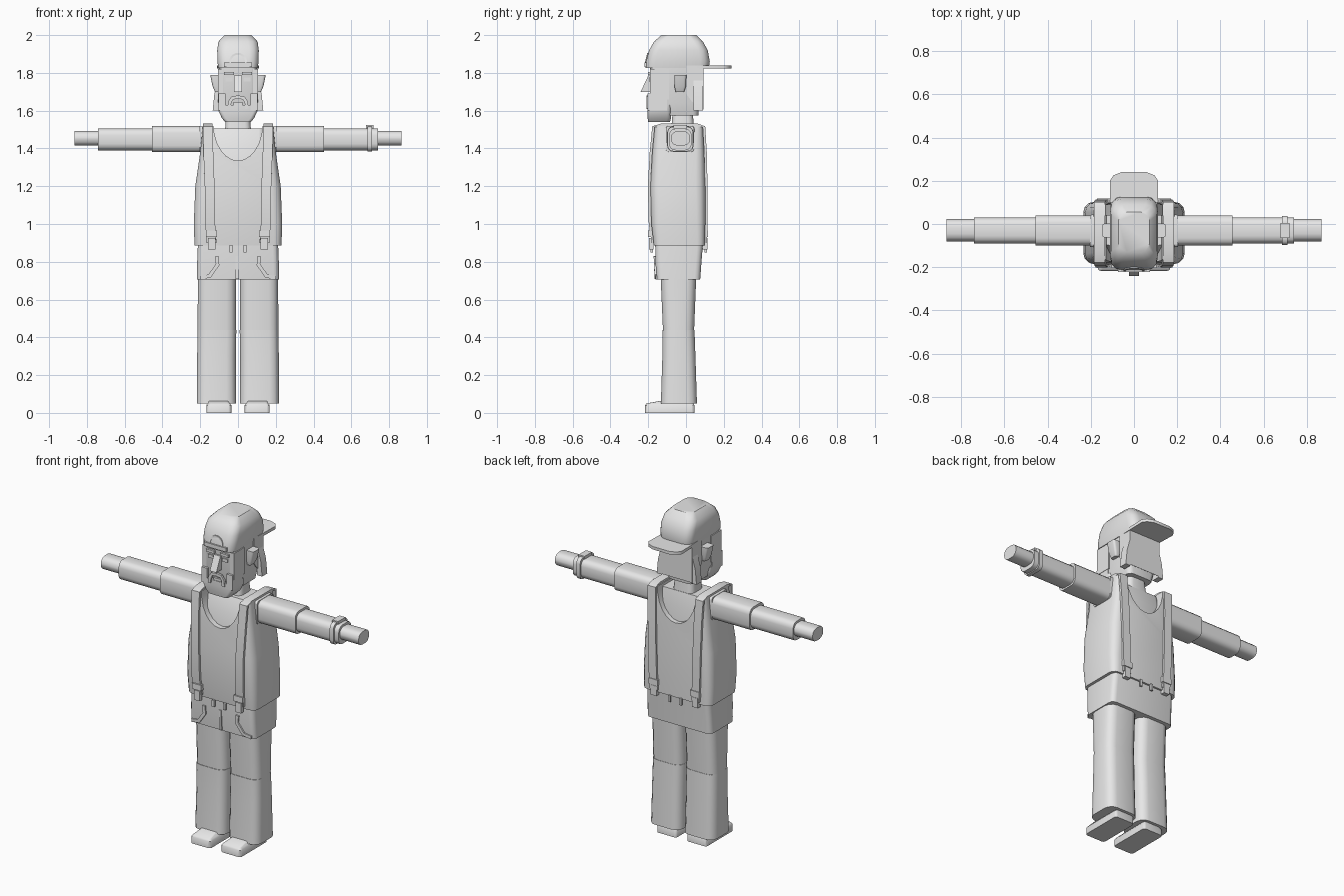
import bpy, bmesh, math
from mathutils import Vector

grey = bpy.data.materials.new("plain grey")
grey.diffuse_color = (0.8, 0.8, 0.8, 1)


def finish(name, bm, angle=40):
    bmesh.ops.recalc_face_normals(bm, faces=bm.faces[:])
    me = bpy.data.meshes.new(name)
    bm.to_mesh(me)
    bm.free()
    ob = bpy.data.objects.new(name, me)
    bpy.context.collection.objects.link(ob)
    me.materials.append(grey)
    smooth(ob, angle)
    return ob


def smooth(ob, angle=40):
    bpy.ops.object.select_all(action='DESELECT')
    ob.select_set(True)
    bpy.context.view_layer.objects.active = ob
    bpy.ops.object.shade_smooth_by_angle(angle=math.radians(angle))


def ring(u0, u1, v0, v1, r):
    """Rectangle with rounded corners."""
    pts = []
    for k, (u, v) in enumerate([(u1 - r, v1 - r), (u0 + r, v1 - r), (u0 + r, v0 + r), (u1 - r, v0 + r)]):
        for j in range(4):
            a = math.radians(90 * k + 30 * j)
            pts.append((u + r * math.cos(a), v + r * math.sin(a)))
    return pts


def loft(name, sections, axis='z', angle=40):
    """Skin through sections (t, u0, u1, v0, v1, corner radius)."""
    bm = bmesh.new()
    rows = []
    for t, *rect in sections:
        rows.append([bm.verts.new((u, v, t) if axis == 'z' else (t, u, v)) for u, v in ring(*rect)])
    n = len(rows[0])
    for a, b in zip(rows, rows[1:]):
        for i in range(n):
            bm.faces.new((a[i], a[(i + 1) % n], b[(i + 1) % n], b[i]))
    bm.faces.new(rows[0])
    bm.faces.new(rows[-1])
    return finish(name, bm, angle)


def box(name, x0, x1, y0, y1, z0, z1):
    bm = bmesh.new()
    bmesh.ops.create_cube(bm, size=1)
    for v in bm.verts:
        v.co = ((x0 + x1) / 2 + v.co.x * (x1 - x0), (y0 + y1) / 2 + v.co.y * (y1 - y0),
                (z0 + z1) / 2 + v.co.z * (z1 - z0))
    return finish(name, bm)


def side_box(name, s, x0, x1, *rest):
    return box(name, min(s * x0, s * x1), max(s * x0, s * x1), *rest)


def prism(name, pts, axis, lo, hi):
    """Flat outline extruded along x, y or z."""
    bm = bmesh.new()
    place = {'x': lambda u, v, t: (t, u, v), 'y': lambda u, v, t: (u, t, v), 'z': lambda u, v, t: (u, v, t)}[axis]
    a = [bm.verts.new(place(u, v, lo)) for u, v in pts]
    b = [bm.verts.new(place(u, v, hi)) for u, v in pts]
    for i in range(len(pts)):
        j = (i + 1) % len(pts)
        bm.faces.new((a[i], a[j], b[j], b[i]))
    bm.faces.new(a)
    bm.faces.new(b)
    return finish(name, bm)


def strip(name, pts, half_w, thick, across):
    """Ribbon along pts; 'across' is the width direction."""
    bm = bmesh.new()
    pts = [Vector(p) for p in pts]
    rows = []
    for i, p in enumerate(pts):
        tan = (pts[min(i + 1, len(pts) - 1)] - pts[max(i - 1, 0)]).normalized()
        if across is None:              # ribbon lying on the front
            nrm = Vector((0, -1, 0))
            side = tan.cross(nrm).normalized()
        else:
            side = Vector(across)
            nrm = side.cross(tan).normalized()
        rows.append([bm.verts.new(p + side * half_w * a + nrm * thick * b)
                     for a, b in ((-1, -1), (1, -1), (1, 1), (-1, 1))])
    for a, b in zip(rows, rows[1:]):
        for i in range(4):
            j = (i + 1) % 4
            bm.faces.new((a[i], a[j], b[j], b[i]))
    bm.faces.new(rows[0])
    bm.faces.new(rows[-1])
    return finish(name, bm)


# Shirt with a scooped neckline, skin showing inside
shirt = loft("shirt", [
    (0.885, -0.23, 0.23, -0.17, 0.10, 0.04), (1.0, -0.234, 0.234, -0.183, 0.102, 0.045),
    (1.2, -0.226, 0.226, -0.188, 0.102, 0.05), (1.38, -0.2, 0.2, -0.178, 0.098, 0.045),
    (1.52, -0.186, 0.186, -0.165, 0.09, 0.03)])
scoop = prism("neck_cutter", [(0.13 * math.cos(math.tau * i / 24), 1.53 + 0.195 * math.sin(math.tau * i / 24))
                              for i in range(24)], 'y', -0.4, 0.4)
scoop.hide_render = True
cut = shirt.modifiers.new("neckline", 'BOOLEAN')
cut.object = scoop
cut.operation = 'DIFFERENCE'
cut.solver = 'EXACT'
bpy.context.view_layer.objects.active = shirt
bpy.ops.object.modifier_apply(modifier="neckline")
bpy.data.objects.remove(scoop)
smooth(shirt)
loft("chest", [(1.28, -0.15, 0.15, -0.155, 0.075, 0.04), (1.42, -0.15, 0.15, -0.14, 0.065, 0.04),
               (1.505, -0.14, 0.14, -0.1, 0.045, 0.03)])
loft("neck", [(1.48, -0.07, 0.07, -0.08, 0.045, 0.03), (1.6, -0.06, 0.06, -0.07, 0.035, 0.03)])

# Trousers and pocket trim
loft("hips", [(0.705, -0.218, 0.218, -0.155, 0.075, 0.03), (0.8, -0.216, 0.216, -0.162, 0.082, 0.03),
              (0.9, -0.212, 0.212, -0.163, 0.09, 0.03)])
box("fly", -0.012, 0.004, -0.167, -0.15, 0.71, 0.83)

for s, tag in ((1, "left"), (-1, "right")):
    def sec(t, a, b, *rest):
        return (t, min(s * a, s * b), max(s * a, s * b), *rest)

    # Legs and shoes
    loft(tag + "_thigh", [sec(0.44, 0.01, 0.214, -0.122, 0.043, 0.05), sec(0.74, 0.01, 0.212, -0.135, 0.055, 0.05)])
    loft(tag + "_shin", [sec(0.05, 0.01, 0.218, -0.133, 0.058, 0.05), sec(0.3, 0.011, 0.216, -0.125, 0.05, 0.05),
                         sec(0.44, 0.009, 0.214, -0.125, 0.045, 0.05)])
    loft(tag + "_shoe", [sec(0, 0.035, 0.168, -0.217, 0.045, 0.015), sec(0.04, 0.035, 0.168, -0.217, 0.045, 0.015),
                         sec(0.05, 0.042, 0.16, -0.21, 0.04, 0.015), sec(0.07, 0.06, 0.15, -0.1, 0.03, 0.015)])

    # Arms: sleeve, forearm, hand
    for part, x0, x1, y0, y1, z0, z1 in (("sleeve", 0.15, 0.455, -0.1, 0.04, 1.38, 1.518),
                                         ("forearm", 0.44, 0.74, -0.09, 0.03, 1.39, 1.505),
                                         ("hand", 0.73, 0.866, -0.08, 0.022, 1.415, 1.492)):
        loft(tag + "_" + part, [(s * x0, y0, y1, z0, z1, 0.035), (s * x1, y0, y1, z0, z1, 0.035)], 'x')
    loft(tag + "_armhole_trim", [(s * 0.17, -0.108, 0.046, 1.375, 1.52, 0.015),
                                 (s * 0.203, -0.106, 0.042, 1.382, 1.52, 0.015)], 'x')

    # Braces over the shoulder with clips
    strip(tag + "_brace", [(s * x, y, z) for x, y, z in (
        (0.14, -0.175, 0.9), (0.147, -0.19, 1.0), (0.15, -0.195, 1.2), (0.157, -0.185, 1.38), (0.16, -0.172, 1.515),
        (0.16, -0.13, 1.525), (0.16, 0.06, 1.525), (0.16, 0.095, 1.515), (0.155, 0.103, 1.38), (0.15, 0.107, 1.2),
        (0.145, 0.107, 1.0), (0.14, 0.104, 0.9))], 0.026, 0.007, (1, 0, 0))
    for side, y0, y1 in (("front", -0.2, -0.17), ("back", 0.085, 0.117)):
        side_box(f"{tag}_{side}_buckle", s, 0.11, 0.17, y0, y1, 0.93, 0.965)
        side_box(f"{tag}_{side}_clip", s, 0.12, 0.158, y0 + 0.003, y1 - 0.003, 0.865, 0.925)
        side_box(f"{tag}_{side}_belt_loop", s, 0.03, 0.045, y0 + 0.025, y1 - 0.018, 0.85, 0.89)
    strip(tag + "_pocket_trim", [(s * 0.113, -0.165, 0.83), (s * 0.108, -0.164, 0.785), (s * 0.15, -0.16, 0.725),
                                 (s * 0.2, -0.155, 0.715)], 0.01, 0.006, None)

    # Face sides: ears, sideburns, brows, eyes, beard edges
    loft(tag + "_ear", [sec(1.7, 0.09, 0.122, -0.055, -0.01, 0.008), sec(1.73, 0.09, 0.135, -0.062, 0.0, 0.012),
                        sec(1.79, 0.09, 0.147, -0.062, 0.002, 0.012)])
    side_box(tag + "_sideburn", s, 0.08, 0.106, -0.19, -0.09, 1.66, 1.82)
    side_box(tag + "_brow", s, 0.02, 0.075, -0.202, -0.18, 1.79, 1.806)
    side_box(tag + "_eye", s, 0.03, 0.065, -0.196, -0.18, 1.755, 1.775)
    side_box(tag + "_beard_edge", s, 0.065, 0.104, -0.203, -0.1, 1.6, 1.69)
    strip(tag + "_moustache", [(0, -0.203, 1.672), (s * 0.03, -0.203, 1.667), (s * 0.044, -0.203, 1.645),
                               (s * 0.047, -0.203, 1.61)], 0.009, 0.007, None)

# Head, nose, beard and back hair
loft("head", [(1.575, -0.085, 0.085, -0.17, 0.065, 0.03), (1.64, -0.1, 0.1, -0.188, 0.07, 0.03),
              (1.86, -0.1, 0.1, -0.19, 0.08, 0.03)])
prism("nose", [(-0.18, 1.785), (-0.2, 1.785), (-0.24, 1.7), (-0.18, 1.7)], 'x', -0.022, 0.022)
loft("beard", [(1.54, -0.068, 0.068, -0.2, -0.085, 0.02), (1.56, -0.085, 0.085, -0.203, -0.08, 0.02),
               (1.6, -0.104, 0.104, -0.203, -0.08, 0.02), (1.63, -0.104, 0.104, -0.203, -0.08, 0.02)])
box("lip", -0.025, 0.025, -0.2, -0.18, 1.63, 1.645)
prism("back_hair", [(0.0, 1.84), (0.0, 1.69), (0.03, 1.65), (0.092, 1.605), (0.092, 1.84)], 'x', -0.106, 0.106)
for s in (-1, 1):
    prism("hair_flare", [(s * 0.1, 1.6), (s * 0.134, 1.6), (s * 0.125, 1.69), (s * 0.1, 1.78)], 'y', 0.04, 0.09)

# Backwards cap: crown, brim, rear strap and arch
loft("cap_crown", [(1.825, -0.104, 0.104, -0.215, 0.12, 0.05), (1.86, -0.109, 0.109, -0.212, 0.126, 0.05),
                   (1.92, -0.11, 0.11, -0.195, 0.115, 0.05), (1.965, -0.104, 0.104, -0.17, 0.09, 0.05),
                   (2.0, -0.072, 0.072, -0.13, 0.055, 0.04)])
prism("cap_brim", [(-0.108, 0.04), (0.108, 0.04), (0.112, 0.2), (0.095, 0.225), (0.055, 0.241),
                   (-0.055, 0.241), (-0.095, 0.225), (-0.112, 0.2)], 'z', 1.822, 1.84)
box("cap_strap", -0.075, 0.075, -0.221, -0.19, 1.832, 1.856)
strip("cap_arch", [(0.043 * math.cos(math.pi * i / 10), -0.211 + 0.012 * math.sin(math.pi * i / 10),
                    1.856 + 0.045 * math.sin(math.pi * i / 10)) for i in range(11)], 0.005, 0.006, None)

# Wristwatch
loft("watch_band", [(0.685, -0.098, 0.038, 1.385, 1.515, 0.03), (0.71, -0.098, 0.038, 1.385, 1.515, 0.03)], 'x')
box("watch_face", 0.678, 0.718, -0.065, 0.005, 1.505, 1.523)
